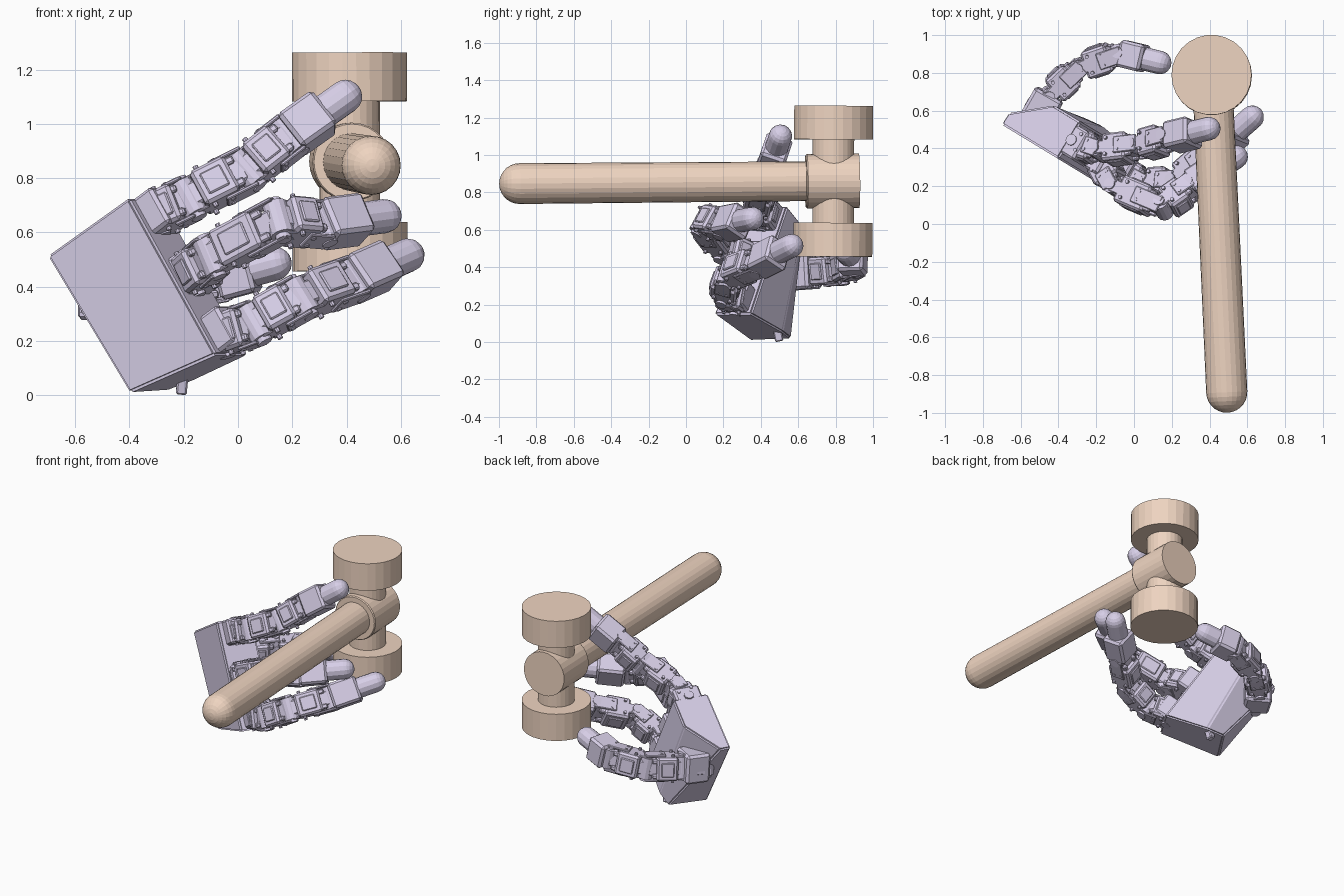
import bpy, bmesh, math
from mathutils import Vector, Matrix

if "Cube" in bpy.data.objects:
    bpy.data.objects.remove(bpy.data.objects["Cube"])

def material(name, rgb):
    m = bpy.data.materials.new(name)
    m.diffuse_color = (*rgb, 1)
    m.use_nodes = True
    m.node_tree.nodes["Principled BSDF"].inputs["Base Color"].default_value = m.diffuse_color
    return m

WOOD = material("wood", (0.86, 0.66, 0.53))
LILAC = material("lilac", (0.68, 0.62, 0.80))

def finish(name, bm, mat):
    bmesh.ops.recalc_face_normals(bm, faces=bm.faces)
    me = bpy.data.meshes.new(name)
    bm.to_mesh(me)
    bm.free()
    me.materials.append(mat)
    ob = bpy.data.objects.new(name, me)
    bpy.context.collection.objects.link(ob)
    return ob

def frame(p, q, side):
    # local x runs from p to q, local y follows the side direction
    x = (q - p).normalized()
    z = x.cross(side).normalized()
    y = z.cross(x)
    m = Matrix((x, y, z)).transposed().to_4x4()
    m.translation = p
    return m

def box(bm, m, centre, size, bevel=0.012):
    t = m @ Matrix.Translation(centre) @ Matrix.Diagonal((*size, 1))
    vs = bmesh.ops.create_cube(bm, size=1, matrix=t)["verts"]
    if bevel:
        es = list({e for v in vs for e in v.link_edges})
        bmesh.ops.bevel(bm, geom=es, offset=bevel, segments=1, affect='EDGES')

def lathe(bm, m, profile, n):
    # profile of (distance along local x, radius)
    rings = []
    for t, r in profile:
        if r < 1e-5:
            rings.append([bm.verts.new(m @ Vector((t, 0, 0)))])
        else:
            rings.append([bm.verts.new(m @ Vector((t, r * math.cos(a), r * math.sin(a))))
                          for a in (2 * math.pi * k / n for k in range(n))])
    for a, b in zip(rings, rings[1:]):
        for k in range(n):
            j = (k + 1) % n
            if len(a) == 1:
                bm.faces.new((a[0], b[k], b[j]))
            elif len(b) == 1:
                bm.faces.new((a[k], a[j], b[0]))
            else:
                bm.faces.new((a[k], a[j], b[j], b[k]))

def disc(bm, m, centre, radius, width, n=14):
    # pin running along local y
    r = m @ Matrix.Translation(centre) @ Matrix.Rotation(math.pi / 2, 4, 'Z')
    lathe(bm, r, [(-width/2, 0), (-width/2, radius), (width/2, radius), (width/2, 0)], n)

# ---------- hammer ----------
h0, h1 = Vector((0.491, -0.89, 0.847)), Vector((0.407, 0.925, 0.862))
H = frame(h0, h1, Vector((1, 0, 0)))
L = (h1 - h0).length
R = 0.109
dome = [(-R * math.cos(a), R * math.sin(a)) for a in (math.pi / 2 * i / 7 for i in range(8))]
bm = bmesh.new()
lathe(bm, H, dome + [(L - 0.2, 0.106), (L - 0.2, 0)], 24)
finish("hammer_handle", bm, WOOD)
bm = bmesh.new()
lathe(bm, H, [(L - 0.285, 0), (L - 0.285, 0.14), (L - 0.278, 0.145), (L, 0.145), (L, 0)], 28)
finish("hammer_collar", bm, WOOD)
bm = bmesh.new()
V = frame(Vector((0.414, 0.783, 0.0)), Vector((0.411, 0.788, 1)), Vector((1, 0, 0)))
lathe(bm, V, [(0.457, 0), (0.457, 0.212), (0.637, 0.212), (0.637, 0.112), (1.083, 0.112),
              (1.083, 0.212), (1.263, 0.212), (1.263, 0)], 26)
finish("hammer_head", bm, WOOD)

# ---------- palm: axes along the fingers, across them, and inward ----------
F = Vector((0.717, -0.436, 0.545))
S = Vector((0.466, -0.283, -0.839))
N = Vector((0.52, 0.855, 0.0))
A = Vector((-0.69, 0.52, 0.51))

def palm_pt(f, l, n):
    return A + F * f + S * l + N * n

def prism(bm, low, high):
    a = [bm.verts.new(palm_pt(*p)) for p in low]
    b = [bm.verts.new(palm_pt(*p)) for p in high]
    bm.faces.new(a)
    bm.faces.new(b[::-1])
    for i in range(len(a)):
        j = (i + 1) % len(a)
        bm.faces.new((a[i], b[i], b[j], a[j]))

bm = bmesh.new()
prism(bm, [(-0.012, -0.012, 0), (0.40, 0.0, 0), (0.40, 0.0, 0.23), (0.2, 0.0, 0.23), (-0.012, -0.01, 0.07)],
          [(0.01, 0.605, 0), (0.40, 0.69, 0), (0.40, 0.69, 0.23), (0.13, 0.63, 0.27), (0.02, 0.60, 0.26)])
bmesh.ops.recalc_face_normals(bm, faces=bm.faces)
bmesh.ops.bevel(bm, geom=list(bm.edges), offset=0.01, segments=2, affect='EDGES')
PM = Matrix((F, S, N)).transposed().to_4x4()
PM.translation = A
# finger sockets on the front edge
for l in (0.08, 0.345, 0.60):
    box(bm, PM, (0.43, l, 0.12), (0.10, 0.155, 0.17))
finish("palm", bm, LILAC)

# cable plug under the palm
bm = bmesh.new()
box(bm, frame(Vector((-0.21, 0.50, 0.0)), Vector((-0.20, 0.48, 0.10)), Vector((1, 0, 0))),
    (0.05, 0, 0), (0.09, 0.04, 0.045), 0.006)
finish("cable_plug", bm, LILAC)

# ---------- jointed fingers ----------
def finger(name, pts, side, width=0.145):
    pts = [Vector(p) for p in pts]
    bm = bmesh.new()
    last = len(pts) - 2
    for i, (p, q) in enumerate(zip(pts, pts[1:])):
        m = frame(p, q, side)
        n = (q - p).length
        w = width
        # joint pin with caps
        disc(bm, m, (0, 0, 0), 0.046, w * 0.92)
        disc(bm, m, (0, 0, 0), 0.030, w + 0.025)
        if i == last:
            # fingertip: block and rounded pad
            box(bm, m, (n * 0.32, 0, 0), (n * 0.62, w + 0.015, 0.145), 0.014)
            r = 0.063
            cap = [(n + r * math.sin(a), r * math.cos(a))
                   for a in (math.pi / 2 * k / 5 for k in range(6))]
            lathe(bm, m, [(n * 0.42, 0), (n * 0.42, r)] + cap, 14)
            continue
        # motor body, narrow spine and ridged back
        box(bm, m, (n * 0.46, 0, 0), (n * 0.60, w, 0.15))
        box(bm, m, (n * 0.5, 0, 0), (n * 0.96, w * 0.62, 0.085), 0.008)
        for z in (-1, 1):
            box(bm, m, (n * 0.46, 0, z * 0.074), (n * 0.36, w * 0.6, 0.018), 0.005)
            for s in (-1, 1):
                box(bm, m, (n * 0.80, s * w * 0.32, z * 0.045), (n * 0.16, 0.028, 0.028), 0.006)
        for s in (-1, 1):
            # side brackets reaching over the next joint, with screws
            box(bm, m, (n * 0.78, s * (w / 2 + 0.004), 0), (n * 0.56, 0.014, 0.09), 0.004)
            box(bm, m, (n * 0.16, s * (w / 2 - 0.006), 0), (n * 0.30, 0.012, 0.07), 0.004)
            for t, z in ((0.30, 0.045), (0.30, -0.045), (0.60, 0.025), (0.60, -0.025)):
                disc(bm, m, (n * t, s * (w / 2 + 0.004), z), 0.010, 0.022, 8)
    return finish(name, bm, LILAC)

finger("upper_finger", [(-0.304, 0.426, 0.665), (-0.18, 0.385, 0.725), (0.03, 0.41, 0.83),
                        (0.19, 0.455, 0.955), (0.395, 0.505, 1.10)], S)
finger("middle_finger", [(-0.18, 0.34, 0.44), (-0.10, 0.195, 0.51), (0.15, 0.09, 0.645),
                         (0.31, 0.20, 0.63), (0.54, 0.355, 0.66)], S)
finger("lower_finger", [(-0.06, 0.276, 0.22), (0.06, 0.21, 0.265), (0.23, 0.22, 0.36),
                        (0.42, 0.385, 0.425), (0.625, 0.565, 0.515)], S)
finger("thumb", [(-0.53, 0.54, 0.37), (-0.45, 0.68, 0.38), (-0.29, 0.83, 0.39),
                 (-0.07, 0.905, 0.43), (0.135, 0.855, 0.485)], Vector((0.1, -0.05, 1)), 0.15)
# thumb mount against the palm
bm = bmesh.new()
box(bm, frame(Vector((-0.53, 0.54, 0.37)), Vector((-0.45, 0.68, 0.38)), Vector((0, 0, 1))),
    (0.09, 0, 0), (0.16, 0.19, 0.17), 0.015)
finish("thumb_mount", bm, LILAC)
